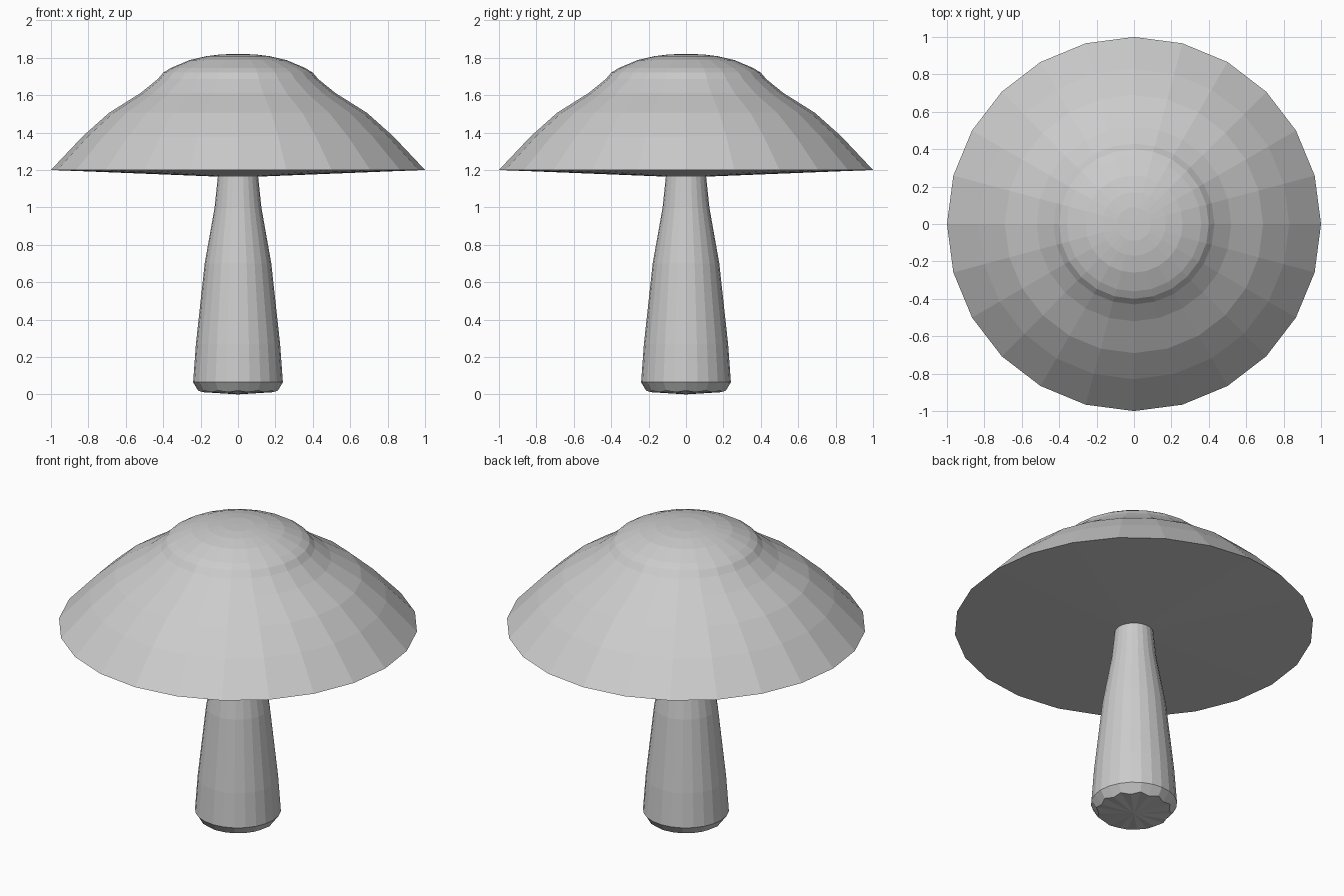
import bpy, math

SIDES = 24

default = bpy.data.objects.get("Cube")
if default:
    bpy.data.objects.remove(default, do_unlink=True)

grey = bpy.data.materials.new("light grey")
grey.use_nodes = True
colour = (0.6, 0.6, 0.6, 1)
grey.diffuse_color = colour
grey.node_tree.nodes["Principled BSDF"].inputs["Base Color"].default_value = colour


def lathe(name, profile, scallop_ring=None):
    """Spin (radius, z) points about z; radius 0 makes a pole.
    The scalloped ring alternates between wider and narrower points."""
    verts, faces, rings = [], [], []
    for k, (r, z) in enumerate(profile):
        start = len(verts)
        if r == 0:
            verts.append((0, 0, z))
            rings.append([start] * SIDES)
            continue
        for i in range(SIDES):
            a = math.tau * i / SIDES
            wave = (-1) ** i if k == scallop_ring else 0
            rr = r * (1 + 0.04 * wave)
            verts.append((rr * math.cos(a), rr * math.sin(a), z + 0.004 * wave))
        rings.append(list(range(start, start + SIDES)))
    for low, high in zip(rings, rings[1:]):
        for i in range(SIDES):
            j = (i + 1) % SIDES
            quad = [low[i], low[j], high[j], high[i]]
            faces.append(list(dict.fromkeys(quad)))
    mesh = bpy.data.meshes.new(name)
    mesh.from_pydata(verts, [], faces)
    mesh.materials.append(grey)
    mesh.update()
    obj = bpy.data.objects.new(name, mesh)
    bpy.context.collection.objects.link(obj)
    return obj


# Tapered stem with a chamfered, scalloped foot
lathe("stem", [(0, 0), (0.205, 0.016), (0.24, 0.065), (0.225, 0.27),
               (0.178, 0.70), (0.125, 1.0), (0.106, 1.18)], scallop_ring=1)

# Wide cap: shallow underside, flared skirt and raised crown
lathe("cap", [(0, 1.16), (1.0, 1.2), (0.83, 1.38), (0.69, 1.505),
              (0.52, 1.612), (0.43, 1.685), (0.4, 1.72), (0.36, 1.745),
              (0.26, 1.787), (0.17, 1.808), (0.09, 1.818), (0, 1.82)])
